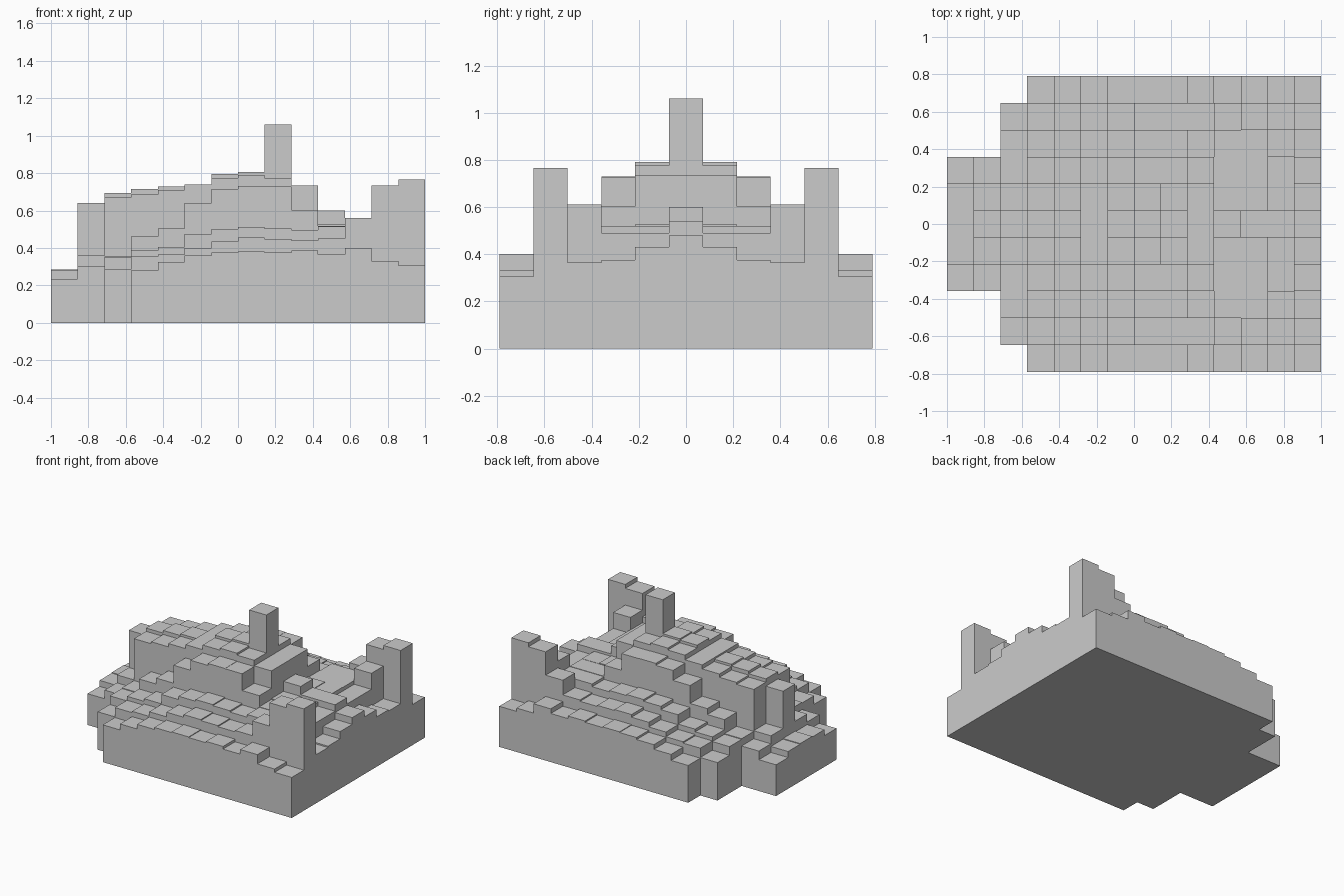
import bpy, bmesh

if "Cube" in bpy.data.objects:
    bpy.data.objects.remove(bpy.data.objects["Cube"])

NX, HALF = 14, 5
DX, DY = 2 / 14, 1.58 / 11

# Column heights in hundredths, from the centre row outwards: (first column, heights)
ROWS = [
    (0, [28.5, 64, 69.5, 71.5, 72.8, 74, 79.5, 80.5, 106, 73.3, 60, 53.8, 53.8, 48]),
    (0, [28, 36, 67, 68.5, 71, 74, 77.5, 79, 77.5, 73.3, 52.5, 52, 49, 43]),
    (0, [23.5, 30, 35.5, 46, 50.5, 64, 71.5, 73, 72.8, 60.2, 51.8, 51.8, 49, 37.5]),
    (2, [35, 38.5, 40.5, 47.5, 50, 51.3, 50.5, 49.5, 51.5, 51.5, 61, 36.5]),
    (2, [28.5, 35.5, 36.5, 40, 43.5, 45.5, 44.8, 44, 45, 56, 73.5, 76.5]),
    (3, [28, 32.5, 36, 37.5, 38, 37.5, 38.5, 36.5, 40, 33, 30.5, 27.5]),
]


def height(i, j):
    """Height of a column; rows mirror about y = 0."""
    if abs(j) > HALF:
        return 0
    first, values = ROWS[abs(j)]
    return values[i - first] / 100 if first <= i < NX else 0


def quad(bm, *points):
    bm.faces.new([bm.verts.new(p) for p in points])


bm = bmesh.new()
for i in range(NX):
    for j in range(-HALF, HALF + 1):
        h = height(i, j)
        if h == 0:
            continue
        x0, x1 = -1 + i * DX, -1 + (i + 1) * DX
        y0, y1 = (j - 0.5) * DY, (j + 0.5) * DY
        # Top and underside
        quad(bm, (x0, y0, h), (x1, y0, h), (x1, y1, h), (x0, y1, h))
        quad(bm, (x0, y1, 0), (x1, y1, 0), (x1, y0, 0), (x0, y0, 0))
        # Walls only where the neighbouring column is lower
        for di, dj, a, b in ((0, -1, (x0, y0), (x1, y0)), (1, 0, (x1, y0), (x1, y1)),
                             (0, 1, (x1, y1), (x0, y1)), (-1, 0, (x0, y1), (x0, y0))):
            low = height(i + di, j + dj)
            if low < h:
                quad(bm, (*a, low), (*b, low), (*b, h), (*a, h))
bmesh.ops.remove_doubles(bm, verts=bm.verts, dist=0.0001)

# Stepped block body with twin rear fins and a centre post
mesh = bpy.data.meshes.new("stepped_body")
bm.to_mesh(mesh)
bm.free()
body = bpy.data.objects.new("stepped_body", mesh)
bpy.context.collection.objects.link(body)
